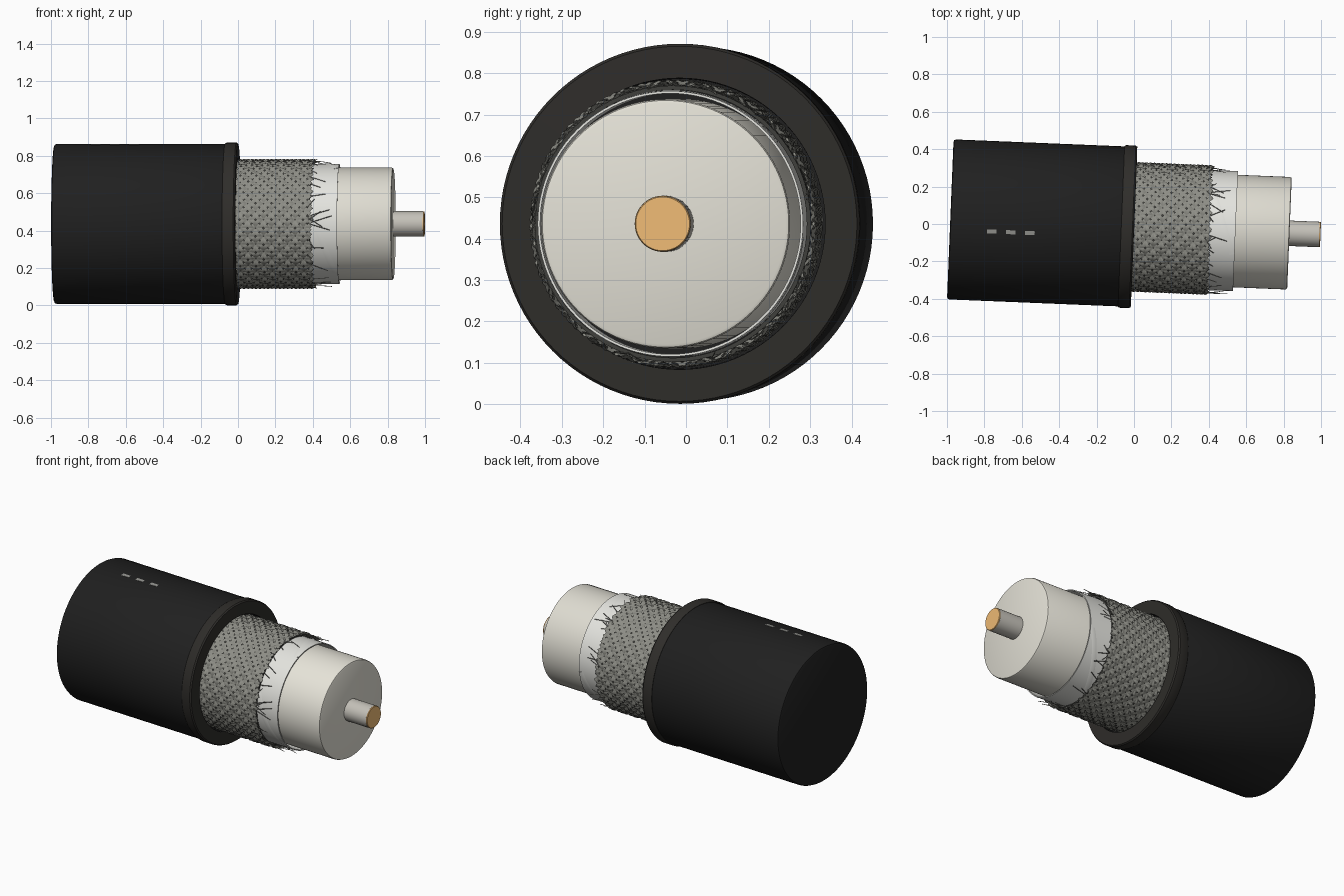
import bpy, bmesh, math, random
from mathutils import Matrix

if "Cube" in bpy.data.objects:
    bpy.data.objects.remove(bpy.data.objects["Cube"])

random.seed(4)
AXIS = Matrix.Translation((0, -0.0155, 0.436)) @ Matrix.Rotation(-0.041, 4, 'Z')
COLORS = {
    "rubber": (0.014, 0.014, 0.014), "rim": (0.028, 0.026, 0.023),
    "wire": (0.27, 0.27, 0.24), "backing": (0.05, 0.05, 0.045),
    "foil": (0.78, 0.78, 0.74), "insulator": (0.78, 0.76, 0.68),
    "core": (0.55, 0.53, 0.48), "copper": (0.87, 0.5, 0.18),
    "print": (0.3, 0.3, 0.28),
}
MATS = {}
for key, c in COLORS.items():
    MATS[key] = bpy.data.materials.new(key)
    MATS[key].diffuse_color = (*c, 1)


def finish(bm, name, mat, angle=35):
    bmesh.ops.recalc_face_normals(bm, faces=bm.faces)
    bm.transform(AXIS)
    me = bpy.data.meshes.new(name)
    bm.to_mesh(me)
    bm.free()
    ob = bpy.data.objects.new(name, me)
    bpy.context.collection.objects.link(ob)
    me.materials.append(MATS[mat])
    bpy.context.view_layer.objects.active = ob
    ob.select_set(True)
    bpy.ops.object.shade_smooth_by_angle(angle=math.radians(angle))
    ob.select_set(False)
    return ob


def cyl(x, th, r):
    return (x, -r * math.sin(th), r * math.cos(th))


def lathe(name, mat, profile, closed=False, n=96):
    """Spin (x, radius) points around the cable axis."""
    bm = bmesh.new()
    vs = [bm.verts.new((x, 0, r)) for x, r in profile]
    pairs = list(zip(vs, vs[1:])) + ([(vs[-1], vs[0])] if closed else [])
    edges = [bm.edges.new(p) for p in pairs]
    bmesh.ops.spin(bm, geom=vs + edges, cent=(0, 0, 0), axis=(1, 0, 0),
                   angle=2 * math.pi, steps=n, use_merge=True)
    bmesh.ops.remove_doubles(bm, verts=bm.verts, dist=1e-5)
    return finish(bm, name, mat)


def ribbon(bm, path, a, b):
    """Sweep a flat diamond section along (x, angle, radius) points."""
    rings = []
    for i, (x, th, r) in enumerate(path):
        p, q = path[max(i - 1, 0)], path[min(i + 1, len(path) - 1)]
        dx, dt = q[0] - p[0], r * (q[1] - p[1])
        d = math.hypot(dx, dt)
        ox, ot = -dt / d * b, dx / d * b / r
        rings.append([bm.verts.new(cyl(*c)) for c in (
            (x, th, r + a), (x + ox, th + ot, r),
            (x, th, r - a), (x - ox, th - ot, r))])
    for s, t in zip(rings, rings[1:]):
        for k in range(4):
            bm.faces.new((s[k], s[(k + 1) % 4], t[(k + 1) % 4], t[k]))
    bm.faces.new(rings[0])
    bm.faces.new(rings[-1])


# Outer jacket with a closed back and an open, thick front
lathe("jacket", "rubber", [
    (-0.983, 0), (-0.983, 0.415), (-0.979, 0.424), (-0.97, 0.428),
    (-0.01, 0.428), (-0.002, 0.424), (-0.002, 0.352), (-0.05, 0.350), (-0.05, 0)])
# Raised collar at the cut end
lathe("jacket_collar", "rim", [
    (-0.068, 0.42), (-0.068, 0.430), (-0.060, 0.435), (-0.008, 0.435),
    (0.0, 0.429), (0.001, 0.353), (-0.02, 0.353)], closed=True)

# Printed dashes on top of the jacket
bm = bmesh.new()
for x0 in (-0.785, -0.683, -0.581):
    grid = [[[bm.verts.new(cyl(x, 0.13 + 0.025 * s, r)) for r in (0.426, 0.4295)]
             for s in (-1, 0, 1)] for x in (x0, x0 + 0.052)]
    A, B = grid
    for s in (0, 1):
        for k in (0, 1):
            bm.faces.new((A[s][k], A[s + 1][k], B[s + 1][k], B[s][k]))
    for s in (0, 2):
        bm.faces.new((A[s][0], A[s][1], B[s][1], B[s][0]))
finish(bm, "print_dashes", "print")

# Braided shield: dark backing tube and two woven helical wire families
lathe("braid_backing", "backing", [
    (-0.05, 0.334), (0.397, 0.334), (0.397, 0.324), (-0.05, 0.324)], closed=True)
bm = bmesh.new()
N, TURN, X0, X1, STEPS = 48, 1.31, -0.02, 0.405, 60
for sign in (1, -1):
    for i in range(N):
        end = X1 + random.uniform(-0.008, 0.006)
        path = []
        for j in range(STEPS + 1):
            x = X0 + (end - X0) * j / STEPS
            turn = TURN * (x - X0) / (X1 - X0)
            wave = math.sin(N * turn + math.pi * i)
            path.append((x, 2 * math.pi * i / N + sign * turn,
                         0.340 + sign * 0.0045 * wave))
        ribbon(bm, path, 0.0035, 0.0115)
finish(bm, "braid_wires", "wire", 50)

# Loose frayed wires at the braid end
bm = bmesh.new()
for i in range(48):
    th, length = random.uniform(0, 2 * math.pi), random.uniform(0.03, 0.13)
    skew, lift = random.uniform(-0.16, 0.16), random.uniform(-0.010, 0.012)
    ribbon(bm, [(0.385 + length * t, th + skew * t, 0.338 + lift * t * t)
                for t in (0, 0.33, 0.66, 1)], 0.0018, 0.0018)
finish(bm, "frayed_wires", "wire")

# Foil wrap, with a spiral overlap
lathe("foil_wrap", "foil", [
    (0.30, 0.321), (0.543, 0.321), (0.543, 0.315), (0.30, 0.315)], closed=True)
bm = bmesh.new()
for start in (-0.9, 1.2, 3.3):
    ribbon(bm, [(0.39 + 0.14 * j / 24, start + 1.3 * j / 24, 0.3215)
                for j in range(25)], 0.002, 0.016)
finish(bm, "foil_overlap", "foil")

# White insulator and centre conductor
lathe("insulator", "insulator", [
    (-0.05, 0), (-0.05, 0.301), (0.822, 0.301), (0.829, 0.298), (0.832, 0.291), (0.832, 0)])
lathe("conductor", "core", [
    (0.80, 0), (0.80, 0.068), (0.991, 0.068), (0.991, 0)], n=48)
lathe("copper_tip", "copper", [
    (0.989, 0), (0.989, 0.0675), (0.995, 0.0675), (0.998, 0.065), (0.998, 0)], n=48)

for m in bpy.data.materials:
    if m.users and not m.is_grease_pencil:
        m.use_nodes = True
        m.node_tree.nodes["Principled BSDF"].inputs["Base Color"].default_value = m.diffuse_color
